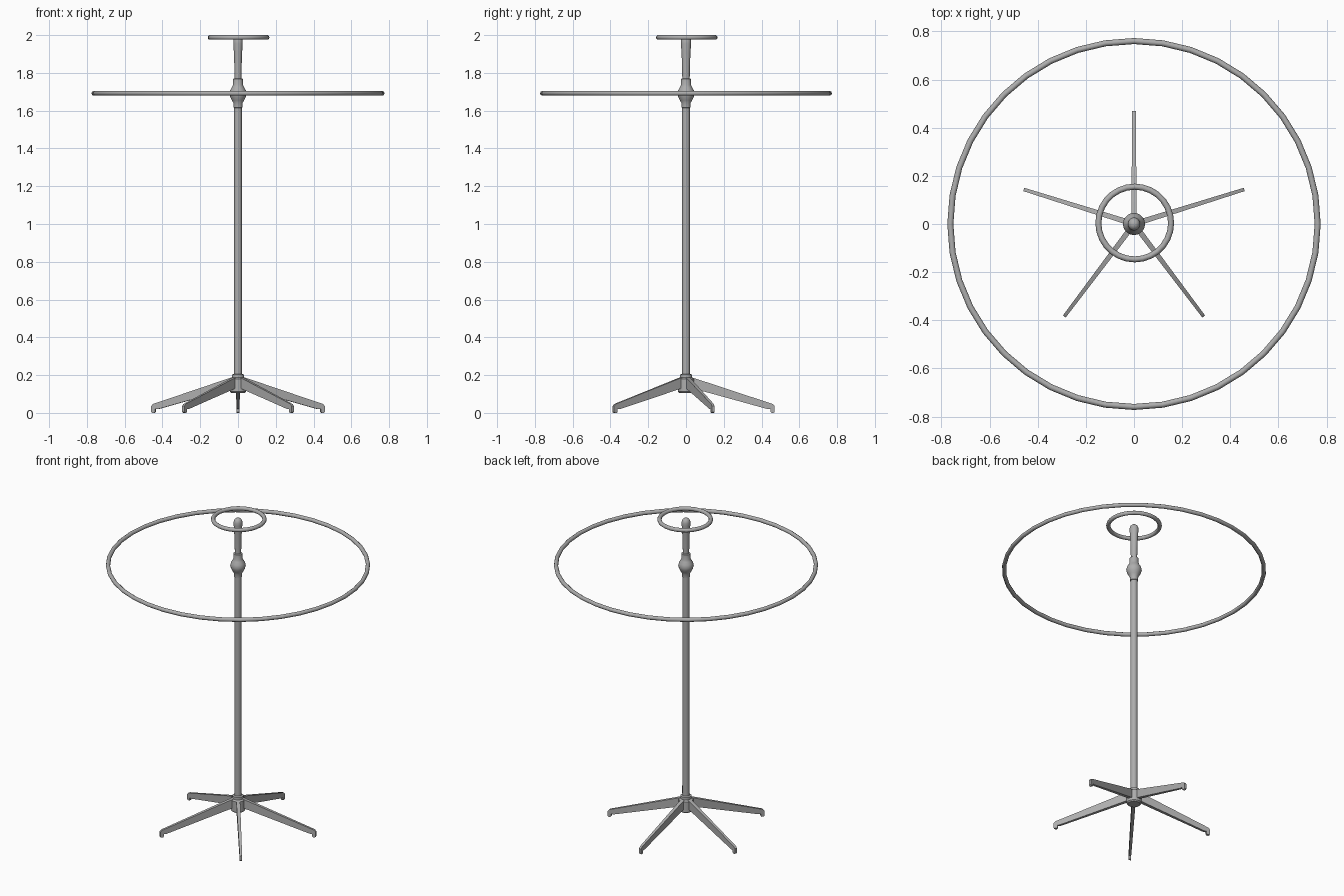
import bpy, bmesh, math

if "Cube" in bpy.data.objects:
    bpy.data.objects.remove(bpy.data.objects["Cube"])

metal = bpy.data.materials.new("grey_metal")
metal.diffuse_color = (0.42, 0.42, 0.42, 1)
metal.use_nodes = True
metal.node_tree.nodes["Principled BSDF"].inputs["Base Color"].default_value = metal.diffuse_color


def finish(ob, angle=35):
    ob.data.materials.append(metal)
    bpy.ops.object.select_all(action='DESELECT')
    ob.select_set(True)
    bpy.context.view_layer.objects.active = ob
    bpy.ops.object.shade_smooth_by_angle(angle=math.radians(angle))
    return ob


def from_bmesh(name, bm, angle=35):
    bmesh.ops.recalc_face_normals(bm, faces=bm.faces)
    me = bpy.data.meshes.new(name)
    bm.to_mesh(me)
    bm.free()
    ob = bpy.data.objects.new(name, me)
    bpy.context.collection.objects.link(ob)
    return finish(ob, angle)


def lathe(name, profile, n=20):
    """Closed solid of revolution from (radius, z) pairs."""
    bm = bmesh.new()
    rings = [[bm.verts.new((r * math.cos(2 * math.pi * i / n),
                            r * math.sin(2 * math.pi * i / n), z))
              for i in range(n)] for r, z in profile]
    for a, b in zip(rings, rings[1:]):
        for i in range(n):
            j = (i + 1) % n
            bm.faces.new((a[i], a[j], b[j], b[i]))
    bm.faces.new(rings[0])
    bm.faces.new(rings[-1])
    return from_bmesh(name, bm)


def hoop(name, radius, tube, z, segs):
    bpy.ops.mesh.primitive_torus_add(major_radius=radius, minor_radius=tube,
                                     major_segments=segs, minor_segments=10,
                                     location=(0, 0, z))
    ob = bpy.context.object
    ob.name = name
    return finish(ob, 50)


# Hanging hoops
hoop("large_hoop", 0.760, 0.0125, 1.692, 40).scale.x = 1.004
hoop("small_hoop", 0.151, 0.0125, 1.9875, 28).location.xy = (0.003, 0.004)

# Pole and base hub
lathe("pole", [(0.0205, 0.11), (0.0205, 1.64)], 16)
lathe("base_hub", [(0.036, 0.105), (0.043, 0.112), (0.043, 0.18),
                   (0.032, 0.187), (0.032, 0.203), (0.022, 0.206)])

# Ball joint between the pole and the upper post
lathe("ball_joint", [(0.020, 1.615), (0.024, 1.617), (0.025, 1.642),
                     (0.032, 1.655), (0.041, 1.672), (0.046, 1.690),
                     (0.041, 1.709), (0.032, 1.724), (0.027, 1.736),
                     (0.026, 1.768), (0.019, 1.771)])

# Flared upper post with rounded tip, slightly deeper than wide
post = lathe("upper_post", [(0.018, 1.75), (0.019, 1.83), (0.022, 1.91),
                            (0.025, 1.955), (0.025, 1.972), (0.021, 1.985),
                            (0.013, 1.993), (0.004, 1.996)])
post.scale.y = 1.08

# Five tapered legs, each with a small downturned foot
side = [(0.015, 0.190), (0.035, 0.187), (0.464, 0.047), (0.474, 0.036),
        (0.474, 0.004), (0.468, 0.0), (0.457, 0.0), (0.452, 0.006),
        (0.452, 0.020), (0.437, 0.020), (0.035, 0.130), (0.015, 0.130)]
for k, (angle, stretch) in enumerate([(90, 0.99), (162.6, 1.012), (233, 1.015),
                                      (307, 1.015), (17.4, 1.012)]):
    a = math.radians(angle)
    c, s = math.cos(a), math.sin(a)
    bm = bmesh.new()
    sides = []
    for sgn in (-1, 1):
        vs = []
        for d, z in side:
            r = d * stretch
            w = sgn * (0.0115 - 0.009 * r)
            vs.append(bm.verts.new((r * c - w * s, r * s + w * c, z)))
        bm.faces.new(vs)
        sides.append(vs)
    m = len(side)
    for i in range(m):
        j = (i + 1) % m
        bm.faces.new((sides[0][i], sides[0][j], sides[1][j], sides[1][i]))
    from_bmesh(f"leg_{k + 1}", bm, 30)
